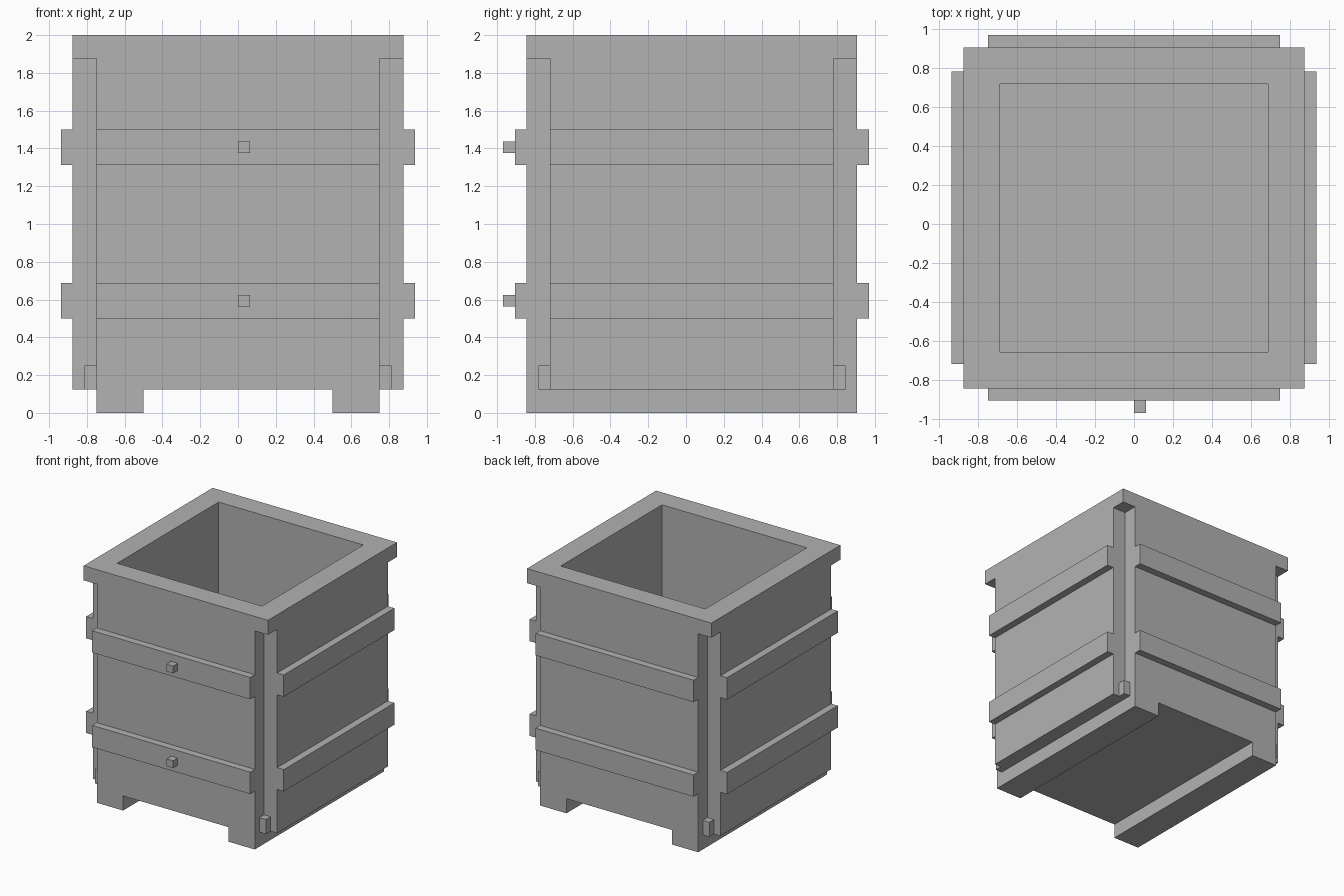
import bpy
import bmesh

cube = bpy.data.objects.get("Cube")
if cube:
    bpy.data.objects.remove(cube, do_unlink=True)

U = 1 / 16          # building module
CY = U / 2          # the bin sits slightly behind centre because of the pegs
SIDES = (-1, 1)

grey = bpy.data.materials.new("plain grey")
grey.use_nodes = True
grey.diffuse_color = (0.447, 0.447, 0.447, 1)
grey.node_tree.nodes["Principled BSDF"].inputs["Base Color"].default_value = grey.diffuse_color


def box(name, x, y, z):
    """Box from (low, high) ranges in modules, relative to the bin's axis."""
    bm = bmesh.new()
    bmesh.ops.create_cube(bm, size=1)
    for v in bm.verts:
        v.co = [r[0] * U if c < 0 else r[1] * U
                for c, r in zip(v.co, (sorted(x), sorted(y), sorted(z)))]
        v.co.y += CY
    mesh = bpy.data.meshes.new(name)
    bm.to_mesh(mesh)
    bm.free()
    mesh.materials.append(grey)
    ob = bpy.data.objects.new(name, mesh)
    bpy.context.scene.collection.objects.link(ob)
    return ob


def carve(target, x, y, z):
    """Cut a box-shaped hollow out of the target."""
    cutter = box("cutter", x, y, z)
    cutter.hide_render = True
    mod = target.modifiers.new("cut", 'BOOLEAN')
    mod.operation = 'DIFFERENCE'
    mod.solver = 'EXACT'
    mod.object = cutter
    bpy.context.view_layer.objects.active = target
    bpy.ops.object.modifier_apply(modifier=mod.name)
    bpy.data.objects.remove(cutter, do_unlink=True)


# Bin body: hollow block with a rim, notched corners and two runners below
body = box("bin_body", (-14, 14), (-14, 14), (0, 32))
carve(body, (-11, 11), (-11, 11), (4, 40))
carve(body, (-8, 8), (-20, 20), (-4, 2))
for sx in SIDES:
    carve(body, (12 * sx, 20 * sx), (-20, 20), (-4, 2))
    for sy in SIDES:
        carve(body, (12 * sx, 20 * sx), (12 * sy, 20 * sy), (-4, 30))

# Two levels of raised bands on all four walls, with a peg on each front band
for level, z in (("lower", 8), ("upper", 21)):
    span = (z, z + 3)
    for s, side, end in ((-1, "right", "front"), (1, "left", "back")):
        box(f"{level}_{side}_band", (14 * s, 15 * s), (-12, 12), span)
        box(f"{level}_{end}_band", (-12, 12), (14 * s, 15 * s), span)
    box(f"{level}_front_peg", (0, 1), (-16, -15), (z + 1, z + 2))

# Small blocks at the foot of each corner notch
for sx, side in zip(SIDES, ("right", "left")):
    for sy, end in zip(SIDES, ("front", "back")):
        box(f"{end}_{side}_corner_block", (12 * sx, 13 * sx), (12 * sy, 13 * sy), (2, 4))
